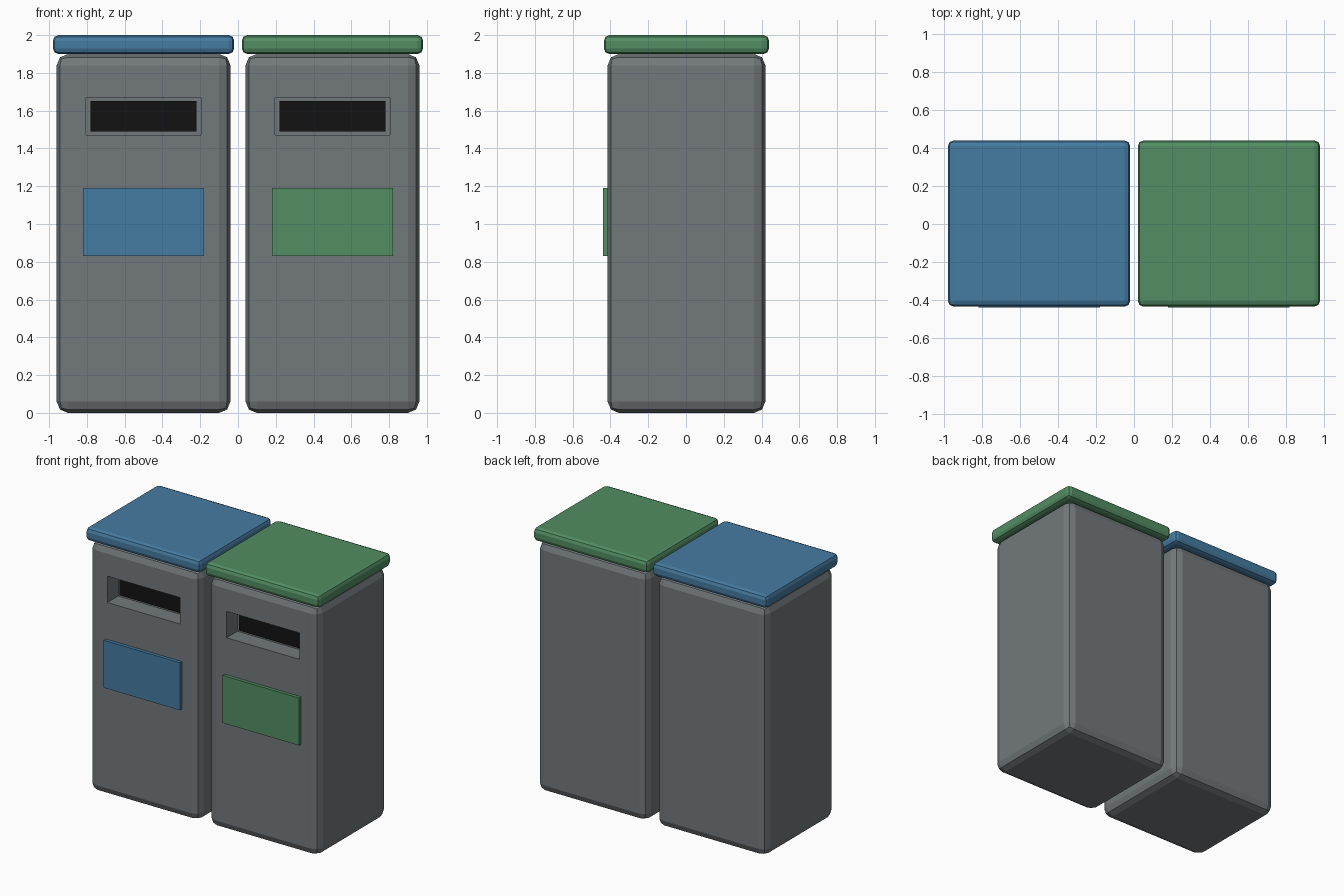
import bpy

if "Cube" in bpy.data.objects:
    bpy.data.objects.remove(bpy.data.objects["Cube"], do_unlink=True)


def material(name, rgb):
    mat = bpy.data.materials.new(name)
    mat.use_nodes = True
    mat.diffuse_color = (*rgb, 1)
    mat.node_tree.nodes["Principled BSDF"].inputs["Base Color"].default_value = (*rgb, 1)
    return mat


def box(name, low, high, mat=None, bevel=0):
    """Box between two opposite corners, with an optional rounded edge."""
    centre = [(a + b) / 2 for a, b in zip(low, high)]
    bpy.ops.mesh.primitive_cube_add(size=1, location=centre)
    obj = bpy.context.object
    obj.name = name
    obj.scale = [b - a for a, b in zip(low, high)]
    bpy.ops.object.transform_apply(location=False, rotation=False, scale=True)
    if mat:
        obj.data.materials.append(mat)
    if bevel:
        mod = obj.modifiers.new("Rounded edges", "BEVEL")
        mod.width = bevel
        mod.segments = 2
    return obj


grey = material("body_grey", (0.17, 0.19, 0.20))
black = material("slot_black", (0.006, 0.006, 0.006))
blue = material("blue", (0.06, 0.20, 0.36))
green = material("green", (0.085, 0.27, 0.125))

FRONT = -0.415

for side, x, colour in (("right", -0.5, blue), ("left", 0.5, green)):
    # Bin body
    body = box(f"{side}_body", (x - 0.46, FRONT, 0), (x + 0.46, 0.42, 1.9), grey, 0.06)

    # Posting slot recessed into the front
    cutter = box(f"{side}_slot_cutter", (x - 0.305, FRONT - 0.1, 1.47),
                 (x + 0.305, FRONT + 0.13, 1.67), grey)
    cutter.hide_render = True
    cutter.hide_set(True)
    cut = body.modifiers.new("Slot", "BOOLEAN")
    cut.operation = "DIFFERENCE"
    cut.solver = "EXACT"
    cut.object = cutter
    box(f"{side}_slot_back", (x - 0.28, FRONT + 0.11, 1.49),
        (x + 0.28, FRONT + 0.135, 1.65), black)

    # Overhanging lid and front label panel
    box(f"{side}_lid", (x - 0.48, -0.435, 1.9), (x + 0.48, 0.44, 2), colour, 0.03)
    box(f"{side}_label_panel", (x - 0.32, -0.44, 0.83),
        (x + 0.32, FRONT + 0.01, 1.19), colour)
